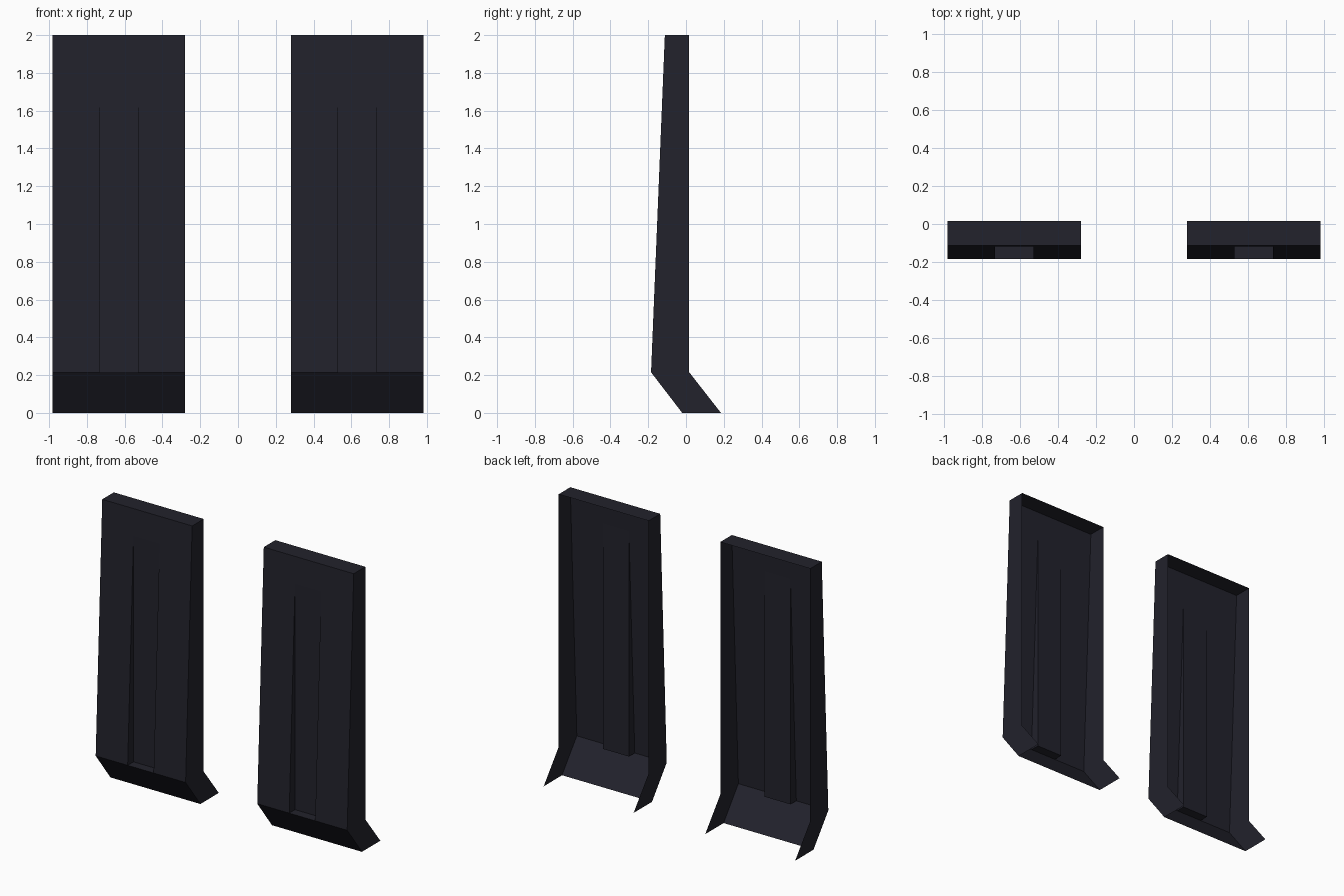
import bpy, bmesh

if "Cube" in bpy.data.objects:
    bpy.data.objects.remove(bpy.data.objects["Cube"])

rubber = bpy.data.materials.new("dark rubber")
rubber.diffuse_color = (0.016, 0.016, 0.025, 1)
rubber.use_nodes = True
rubber.node_tree.nodes["Principled BSDF"].inputs["Base Color"].default_value = rubber.diffuse_color

X0, X1 = 0.28, 0.983          # flap sides
A, B = 0.53, 0.733            # groove sides
ZB, ZG, ZT = 0.215, 1.81, 2.0  # bend, groove end, top
YB, YT, BACK = -0.185, -0.112, 0.017
YG = YB + (YT - YB) * (ZG - ZB) / (ZT - ZB)  # groove runs out on the sloped front

bm = bmesh.new()
cache = {}


def face(*pts):
    vs = []
    for p in pts:
        if p not in cache:
            cache[p] = bm.verts.new(p)
        vs.append(cache[p])
    bm.faces.new(vs)


# sloped front panel around the groove
face((X0, YB, ZB), (A, YB, ZB), (A, YG, ZG), (A, YT, ZT), (X0, YT, ZT))
face((B, YB, ZB), (X1, YB, ZB), (X1, YT, ZT), (B, YT, ZT), (B, YG, ZG))
face((A, YG, ZG), (B, YG, ZG), (B, YT, ZT), (A, YT, ZT))

# recessed groove: back, floor and tapering cheeks
face((A, YG, ZB), (B, YG, ZB), (B, YG, ZG), (A, YG, ZG))
face((A, YB, ZB), (B, YB, ZB), (B, YG, ZB), (A, YG, ZB))
face((A, YB, ZB), (A, YG, ZB), (A, YG, ZG))
face((B, YB, ZB), (B, YG, ZG), (B, YG, ZB))

# kicked-back lower lip
face((X0, -0.02, 0), (X1, -0.02, 0), (X1, YB, ZB), (B, YB, ZB), (A, YB, ZB), (X0, YB, ZB))

# top cap
face((X0, YT, ZT), (A, YT, ZT), (B, YT, ZT), (X1, YT, ZT), (X1, BACK, ZT), (X0, BACK, ZT))

# side walls (back and bottom stay open)
for x in (X0, X1):
    upper = [(x, YB, ZB), (x, BACK, ZB), (x, BACK, ZT), (x, YT, ZT)]
    lower = [(x, -0.02, 0), (x, 0.185, 0), (x, BACK, ZB), (x, YB, ZB)]
    for loop in (upper, lower):
        face(*(loop if x == X1 else loop[::-1]))

mesh = bpy.data.meshes.new("mud_flaps")
bm.to_mesh(mesh)
bm.free()
mesh.materials.append(rubber)
flaps = bpy.data.objects.new("mud_flaps", mesh)
bpy.context.collection.objects.link(flaps)

# second flap mirrored across x = 0
mirror = flaps.modifiers.new("mirror", 'MIRROR')
mirror.use_axis[0] = True
mirror.use_mirror_merge = False
